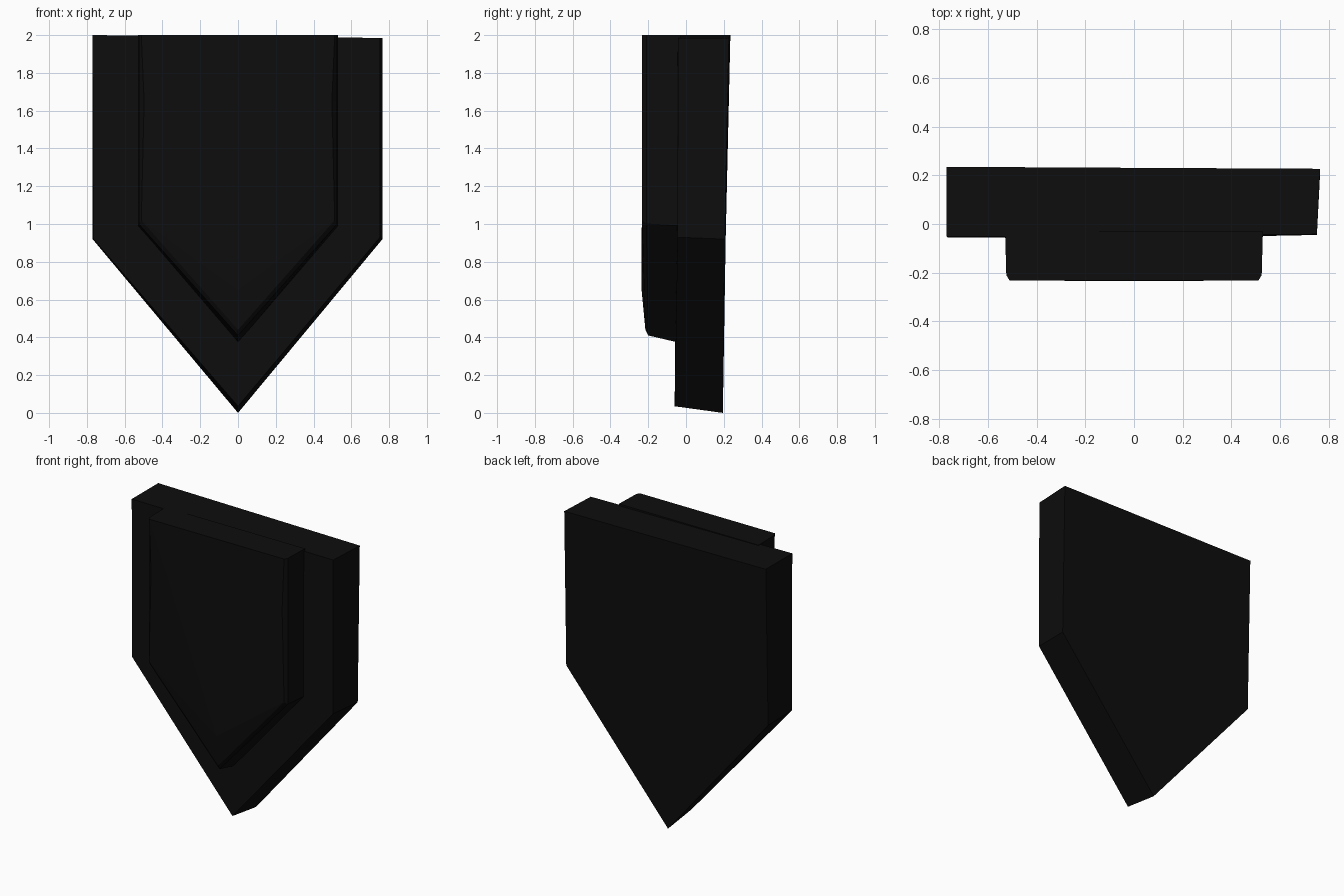
import bpy
import bmesh

cube = bpy.data.objects.get("Cube")
if cube:
    bpy.data.objects.remove(cube, do_unlink=True)

black = bpy.data.materials.new("near_black")
black.use_nodes = True
colour = (0.004, 0.004, 0.004, 1)
black.diffuse_color = colour
bsdf = black.node_tree.nodes["Principled BSDF"]
bsdf.inputs["Base Color"].default_value = colour
bsdf.inputs["Roughness"].default_value = 0.9


def loft(name, rings, crown=None):
    """Skin matching outlines from back to front; crown fans the front cap."""
    bm = bmesh.new()
    loops = [[bm.verts.new(p) for p in ring] for ring in rings]
    n = len(loops[0])
    for a, b in zip(loops, loops[1:]):
        for i in range(n):
            j = (i + 1) % n
            bm.faces.new((a[i], a[j], b[j], b[i]))
    bm.faces.new(loops[0][::-1])
    if crown:
        tip = bm.verts.new(crown)
        for i in range(n):
            bm.faces.new((loops[-1][i], loops[-1][(i + 1) % n], tip))
    else:
        bm.faces.new(loops[-1])
    bmesh.ops.recalc_face_normals(bm, faces=bm.faces)
    mesh = bpy.data.meshes.new(name)
    bm.to_mesh(mesh)
    bm.free()
    mesh.materials.append(black)
    obj = bpy.data.objects.new(name, mesh)
    bpy.context.collection.objects.link(obj)
    return obj


def panel_ring(half, waist, y, y_low, shoulder, tip):
    """Symmetrical pointed outline with a mid-height point on each side."""
    right = [(-half, y, 2.0), (-waist, y, 1.65), (-half, y, shoulder)]
    left = [(-x, yy, z) for x, yy, z in reversed(right)]
    return right + [(0, y_low, tip)] + left


# Pointed backing plate, slightly skewed and leaning towards its top
plate_back = [(-0.77, 0.235, 2.0), (-0.77, 0.21, 0.92), (0, 0.195, 0.0),
              (0.765, 0.205, 0.92), (0.765, 0.227, 1.985)]
plate_front = [(-0.77, -0.052, 2.0), (-0.765, -0.055, 0.92), (0, -0.06, 0.035),
               (0.752, -0.045, 0.93), (0.752, -0.042, 1.985)]
loft("backing_plate", [plate_back, plate_front])

# Raised front panel with a softened rim
loft("raised_panel", [
    panel_ring(0.53, 0.53, -0.03, -0.03, 0.99, 0.37),
    panel_ring(0.525, 0.525, -0.21, -0.20, 1.0, 0.41),
    panel_ring(0.512, 0.497, -0.232, -0.215, 1.02, 0.44),
], crown=(0, -0.235, 0.65))
